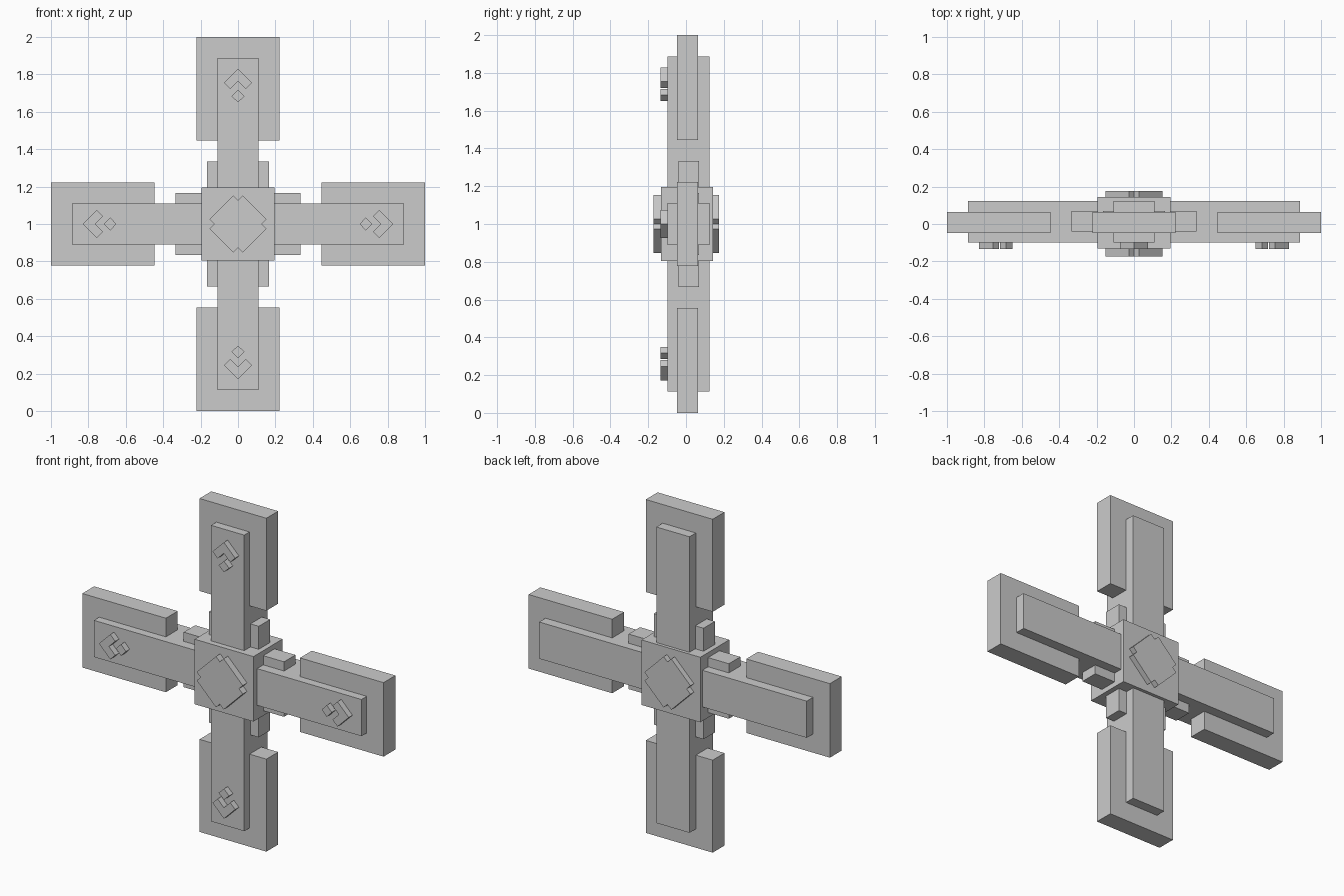
import bpy, bmesh, math
from mathutils import Matrix, Vector

cube = bpy.data.objects.get("Cube")
if cube:
    bpy.data.objects.remove(cube, do_unlink=True)

grey = bpy.data.materials.new("plain_grey")
grey.use_nodes = True
GREY = (0.6, 0.6, 0.6, 1)
grey.diffuse_color = GREY
grey.node_tree.nodes["Principled BSDF"].inputs["Base Color"].default_value = GREY

CENTRE = Vector((0, 0, 1))
S = math.sqrt(0.5)


def slab(name, outline, y0, y1, turn=0):
    """Extrude an (x, z) outline from y0 to y1, turned about the hub."""
    bm = bmesh.new()
    face = bm.faces.new([bm.verts.new((x, y0, z)) for x, z in outline])
    made = bmesh.ops.extrude_face_region(bm, geom=[face])["geom"]
    bmesh.ops.translate(bm, vec=(0, y1 - y0, 0),
                        verts=[v for v in made if isinstance(v, bmesh.types.BMVert)])
    bmesh.ops.recalc_face_normals(bm, faces=bm.faces)
    bm.transform(Matrix.Translation(CENTRE) @ Matrix.Rotation(math.radians(turn), 4, 'Y'))
    mesh = bpy.data.meshes.new(name)
    bm.to_mesh(mesh)
    bm.free()
    mesh.materials.append(grey)
    obj = bpy.data.objects.new(name, mesh)
    bpy.context.collection.objects.link(obj)
    return obj


def rect(x0, x1, z0, z1):
    return [(x0, z0), (x1, z0), (x1, z1), (x0, z1)]


def plus(a, b):
    """Outline of two crossed rectangles of half sizes a and b."""
    quarter = [(a, -b), (a, b), (b, b)]
    points = []
    for _ in range(4):
        points += quarter
        quarter = [(-z, x) for x, z in quarter]
    return points


# Central block with a notched diamond on both faces
slab("hub", rect(-0.195, 0.195, -0.195, 0.195), -0.132, 0.143)
diamond = plus(0.126, 0.09)
slab("front_diamond", diamond, -0.173, -0.13, 45)
slab("back_diamond", diamond, 0.14, 0.176, 45)

# Chevron with its tip pointing up, and the small diamond behind it
tip, arm, width = 0.829, 0.075, 0.033
chevron = [(0, tip), (-arm, tip - arm), (-arm + width, tip - arm - width),
           (0, tip - 2 * width), (arm - width, tip - arm - width), (arm, tip - arm)]
dot = [(0, 0.65), (0.035, 0.683), (0, 0.716), (-0.035, 0.683)]

# Four matching arms, clockwise from the top as seen from the front
for side, turn in (("top", 0), ("left", 90), ("bottom", 180), ("right", 270)):
    slab(side + "_beam", rect(-0.11, 0.11, 0.1, 0.888), -0.098, 0.124, turn)
    slab(side + "_end_plate", rect(-0.222, 0.222, 0.445, 1), -0.048, 0.064, turn)
    slab(side + "_collar", rect(-0.165, 0.165, 0.1, 0.333), -0.039, 0.069, turn)
    slab(side + "_chevron", chevron, -0.134, -0.095, turn)
    slab(side + "_dot", dot, -0.134, -0.095, turn)
